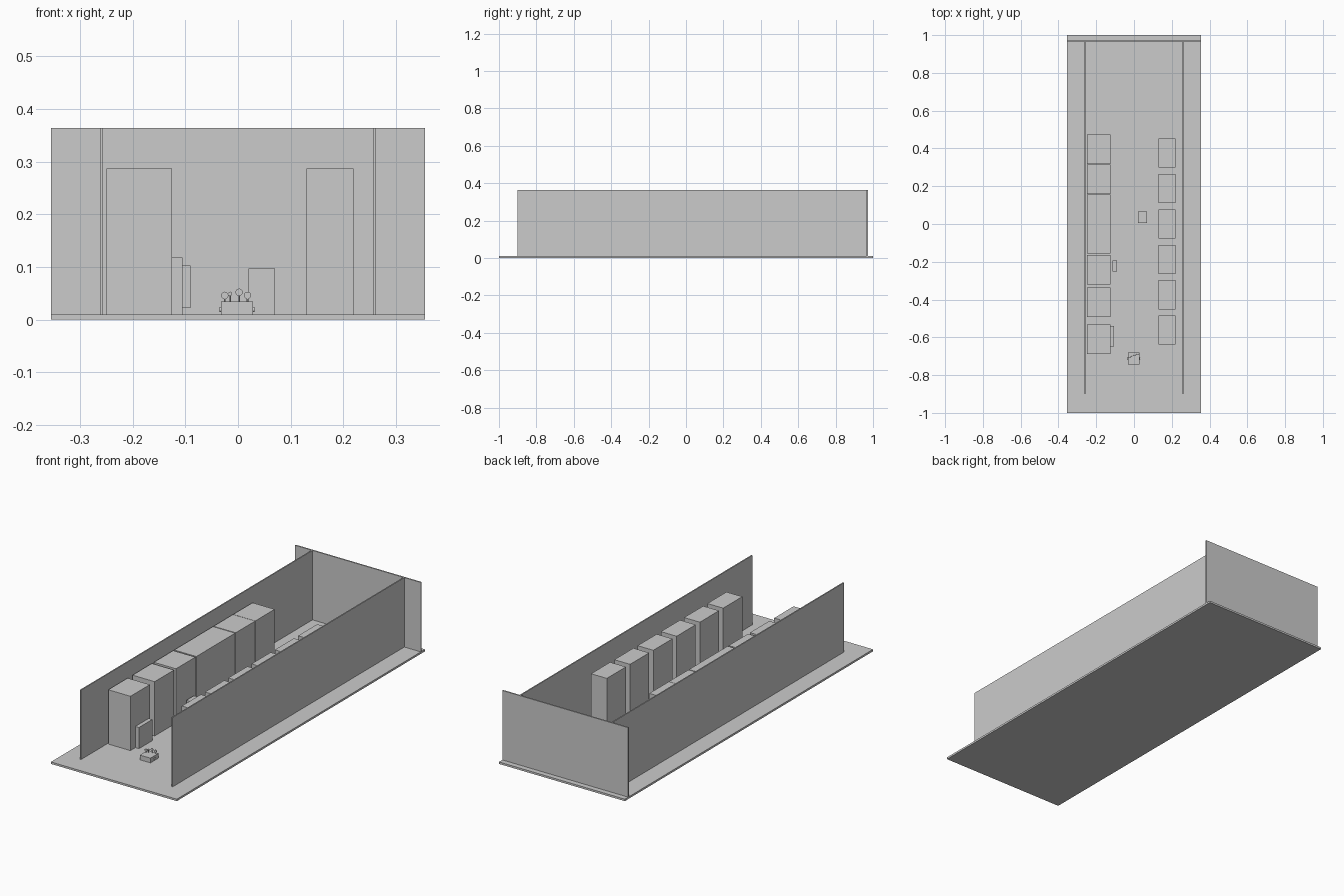
import bpy, math
from mathutils import Vector

cube = bpy.data.objects.get("Cube")
if cube:
    bpy.data.objects.remove(cube, do_unlink=True)

GREY = (0.6, 0.6, 0.6, 1)
grey = bpy.data.materials.new("plain grey")
grey.use_nodes = True
grey.diffuse_color = GREY
grey.node_tree.nodes["Principled BSDF"].inputs["Base Color"].default_value = GREY


def box(name, x, y, z):
    """Box spanning the given (low, high) ranges."""
    spans = (x, y, z)
    bpy.ops.mesh.primitive_cube_add(size=1, location=[sum(s) / 2 for s in spans])
    ob = bpy.context.object
    ob.name = name
    ob.scale = [s[1] - s[0] for s in spans]
    bpy.ops.object.transform_apply(location=False, rotation=False)
    ob.data.materials.append(grey)
    return ob


def rod(name, start, end, radius, sides=12):
    """Cylinder between two points."""
    a, b = Vector(start), Vector(end)
    bpy.ops.mesh.primitive_cylinder_add(vertices=sides, radius=radius,
                                        depth=(b - a).length, location=(a + b) / 2)
    ob = bpy.context.object
    ob.name = name
    ob.rotation_euler = (b - a).to_track_quat('Z', 'Y').to_euler()
    ob.data.materials.append(grey)
    bpy.ops.object.shade_smooth_by_angle(angle=math.radians(40))
    return ob


# Floor and walls
FLOOR, TOP = 0.01, 0.364
box("floor", (-0.355, 0.355), (-1, 1), (0, FLOOR))
box("back_wall", (-0.355, 0.355), (0.966, 0.973), (FLOOR, TOP))
box("right_wall", (-0.262, -0.256), (-0.9, 0.966), (FLOOR, TOP))
box("left_wall", (0.256, 0.262), (-0.9, 0.966), (FLOOR, TOP))

# Rows of tall cabinets
for i, y in enumerate((-0.61, -0.415, -0.243, -0.079, 0.077, 0.238, 0.396)):
    box(f"right_cabinet_{i + 1}", (-0.25, -0.125), (y - 0.078, y + 0.078), (FLOOR, 0.287))
for i in range(6):
    y = -0.562 + i * 0.1875
    box(f"left_cabinet_{i + 1}", (0.13, 0.219), (y - 0.077, y + 0.077), (FLOOR, 0.287))

# Loose boxes in the aisle
box("leaning_panel", (-0.125, -0.105), (-0.648, -0.54), (FLOOR, 0.118))
box("side_panel", (-0.115, -0.09), (-0.252, -0.192), (0.022, 0.103))
box("aisle_box", (0.02, 0.07), (0.006, 0.065), (FLOOR, 0.097))

# Small console with side knobs, dials and stems
box("console", (-0.032, 0.028), (-0.745, -0.68), (FLOOR, 0.034))
for side, x in (("right", -0.032), ("left", 0.028)):
    out = -0.003 if side == "right" else 0.003
    rod(f"{side}_console_knob", (x, -0.712, 0.019), (x + out, -0.712, 0.019), 0.005)
for i, (x, y, z, r) in enumerate(((-0.025, -0.705, 0.046, 0.007),
                                  (-0.015, -0.7, 0.049, 0.004),
                                  (0.002, -0.695, 0.052, 0.007),
                                  (0.018, -0.69, 0.046, 0.007))):
    rod(f"dial_{i + 1}", (x, y - 0.002, z), (x, y + 0.002, z), r)
    rod(f"dial_stem_{i + 1}", (x, y, 0.034), (x, y, z), 0.0015, 8)
